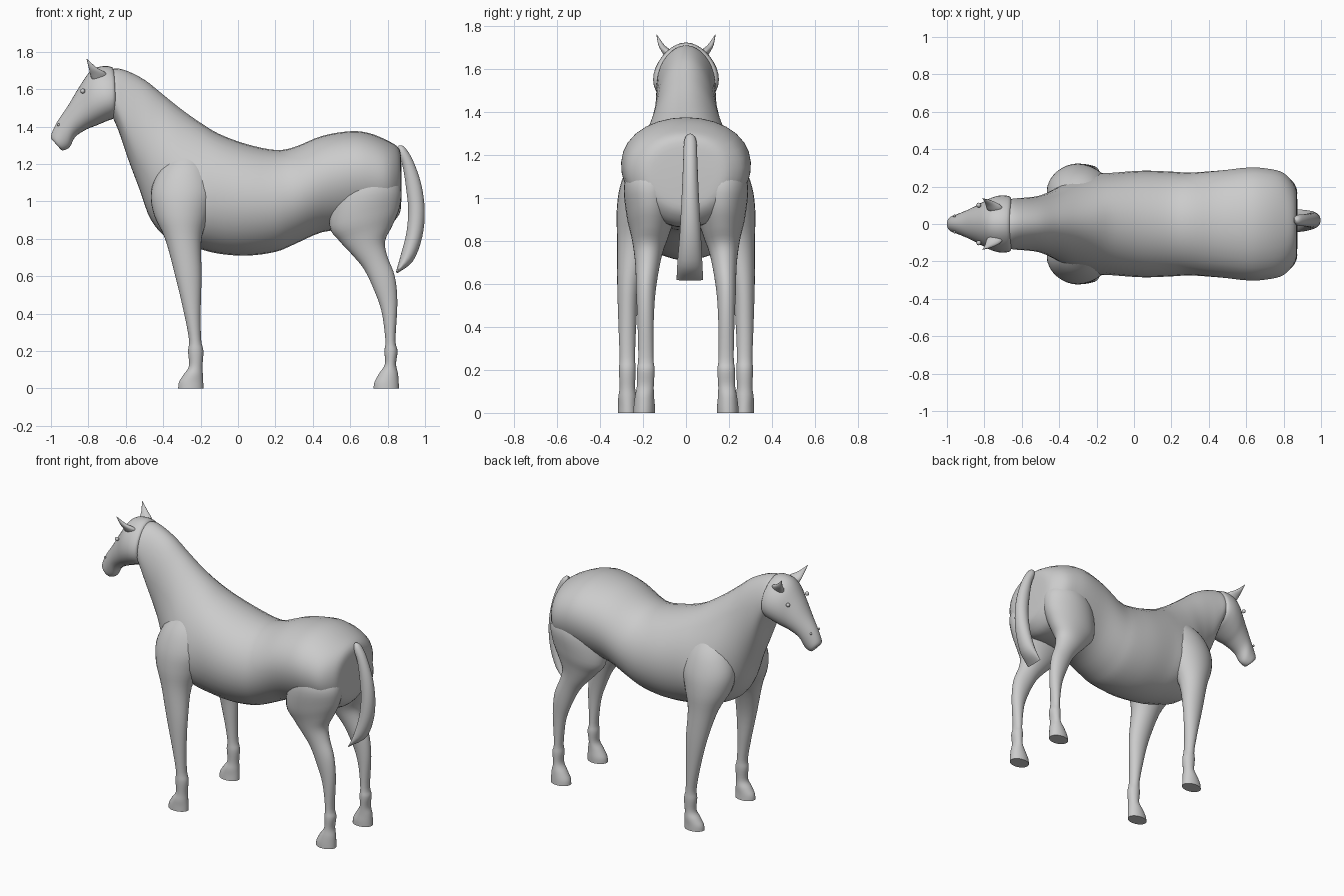
import bpy, bmesh, math


def spline(p0, p1, p2, p3, t):
    return [0.5 * (2 * b + (c - a) * t + (2 * a - 5 * b + 4 * c - d) * t * t
                   + (3 * b - a - 3 * c + d) * t ** 3) for a, b, c, d in zip(p0, p1, p2, p3)]


def loft(name, rings, side=1, steps=4, segs=32):
    """Ring: ax, az, bx, bz (opposite ends in side view), y centre, half width, egg skew."""
    pts = [rings[0]] + rings + [rings[-1]]
    dense = [spline(*pts[i:i + 4], s / steps) for i in range(len(rings) - 1) for s in range(steps)]
    dense.append(rings[-1])
    bm = bmesh.new()
    loops = []
    for ax, az, bx, bz, yc, w, k in dense:
        loop = []
        for j in range(segs):
            t = 2 * math.pi * j / segs
            c, s = math.cos(t), math.sin(t)
            loop.append(bm.verts.new(((ax + bx) / 2 + (ax - bx) / 2 * c,
                                      side * (yc + w * s * (1 + k * c)),
                                      (az + bz) / 2 + (az - bz) / 2 * c)))
        loops.append(loop)
    for a, b in zip(loops, loops[1:]):
        for j in range(segs):
            n = (j + 1) % segs
            bm.faces.new((a[j], a[n], b[n], b[j]))
    bm.faces.new(loops[0])
    bm.faces.new(loops[-1])
    bmesh.ops.recalc_face_normals(bm, faces=bm.faces)
    me = bpy.data.meshes.new(name)
    bm.to_mesh(me)
    bm.free()
    ob = bpy.data.objects.new(name, me)
    bpy.context.collection.objects.link(ob)
    smooth(ob)
    return ob


def smooth(ob):
    bpy.ops.object.select_all(action='DESELECT')
    ob.select_set(True)
    bpy.context.view_layer.objects.active = ob
    bpy.ops.object.shade_smooth_by_angle(angle=math.radians(50))


def ball(name, loc, r):
    bpy.ops.mesh.primitive_uv_sphere_add(segments=16, ring_count=8, radius=r, location=loc)
    bpy.context.object.name = name
    smooth(bpy.context.object)


# Trunk and neck, from rump to poll
loft("body_and_neck", [
    (.873, 1.20, .873, 1.00, 0, .13, .1),
    (.862, 1.28, .862, .93, 0, .20, .1),
    (.80, 1.325, .80, .87, 0, .27, .15),
    (.70, 1.365, .70, .86, 0, .295, .15),
    (.60, 1.375, .60, .85, 0, .298, .15),
    (.45, 1.35, .45, .835, 0, .285, .08),
    (.30, 1.29, .30, .77, 0, .275, 0),
    (.20, 1.275, .20, .73, 0, .28, 0),
    (.05, 1.305, .05, .71, 0, .285, 0),
    (-.10, 1.36, -.10, .72, 0, .275, -.05),
    (-.20, 1.42, -.22, .75, 0, .265, -.2),
    (-.30, 1.49, -.37, .80, 0, .23, -.2),
    (-.40, 1.57, -.465, .90, 0, .18, -.1),
    (-.50, 1.65, -.525, 1.06, 0, .15, -.05),
    (-.60, 1.70, -.585, 1.22, 0, .14, -.05),
    (-.66, 1.71, -.64, 1.38, 0, .135, -.1),
    (-.70, 1.69, -.68, 1.47, 0, .12, -.1)])

# Head, from jowl to muzzle
loft("head", [
    (-.66, 1.67, -.65, 1.50, 0, .115, -.1),
    (-.67, 1.715, -.658, 1.45, 0, .143, -.2),
    (-.73, 1.722, -.70, 1.43, 0, .150, -.2),
    (-.79, 1.695, -.76, 1.405, 0, .135, -.15),
    (-.85, 1.61, -.81, 1.385, 0, .105, -.1),
    (-.91, 1.51, -.87, 1.345, 0, .075, 0),
    (-.97, 1.42, -.90, 1.29, 0, .055, 0),
    (-1.0, 1.35, -.935, 1.273, 0, .042, 0),
    (-.99, 1.325, -.95, 1.28, 0, .02, 0)])

# Tail, from dock to flat tip
loft("tail", [
    (.86, 1.30, .85, 1.27, .02, .012, 0),
    (.89, 1.29, .86, 1.24, .02, .028, 0),
    (.935, 1.22, .882, 1.18, .02, .032, 0),
    (.98, 1.09, .90, 1.06, .02, .037, 0),
    (.998, .95, .91, .95, .02, .043, 0),
    (.985, .81, .90, .83, .02, .050, 0),
    (.935, .68, .872, .72, .018, .058, 0),
    (.85, .615, .845, .625, .018, .062, 0)])

front_leg = [
    (-.34, 1.27, -.20, 1.27, .12, .06, 0),
    (-.42, 1.17, -.15, 1.17, .15, .11, 0),
    (-.465, 1.05, -.12, 1.05, .17, .138, 0),
    (-.45, .93, -.15, .93, .19, .133, 0),
    (-.39, .80, -.195, .80, .235, .085, 0),
    (-.335, .60, -.195, .60, .267, .053, 0),
    (-.288, .40, -.20, .40, .273, .041, 0),
    (-.262, .26, -.197, .26, .273, .036, 0),
    (-.267, .20, -.185, .20, .273, .039, 0),
    (-.262, .12, -.19, .12, .273, .036, 0),
    (-.29, .075, -.188, .075, .272, .043, 0),
    (-.315, .035, -.186, .035, .271, .045, 0),
    (-.32, 0, -.185, 0, .270, .047, 0)]

hind_leg = [
    (.60, 1.20, .80, 1.20, .14, .09, 0),
    (.52, 1.05, .868, 1.08, .165, .122, 0),
    (.49, .87, .865, .97, .165, .112, 0),
    (.545, .785, .825, .87, .168, .088, 0),
    (.61, .715, .787, .79, .175, .068, 0),
    (.675, .635, .797, .71, .18, .055, 0),
    (.73, .52, .838, .60, .187, .045, 0),
    (.768, .41, .852, .46, .188, .038, 0),
    (.788, .26, .842, .26, .187, .035, 0),
    (.783, .20, .853, .20, .187, .041, 0),
    (.785, .13, .845, .13, .189, .039, 0),
    (.755, .08, .855, .08, .193, .044, 0),
    (.73, .035, .859, .035, .194, .049, 0),
    (.725, 0, .86, 0, .195, .05, 0)]

ear = [
    (-.695, 1.67, -.775, 1.64, .075, .022, 0),
    (-.71, 1.69, -.79, 1.675, .09, .024, 0),
    (-.755, 1.715, -.797, 1.71, .115, .014, 0),
    (-.808, 1.762, -.81, 1.76, .137, .001, 0)]

# Paired parts
for side, label in ((1, "left"), (-1, "right")):
    loft("front_leg_" + label, front_leg, side)
    loft("hind_leg_" + label, hind_leg, side)
    loft("ear_" + label, ear, side, segs=16)
    ball("eye_" + label, (-.83, side * .101, 1.59), .013)
    ball("nostril_" + label, (-.96, side * .043, 1.41), .007)
